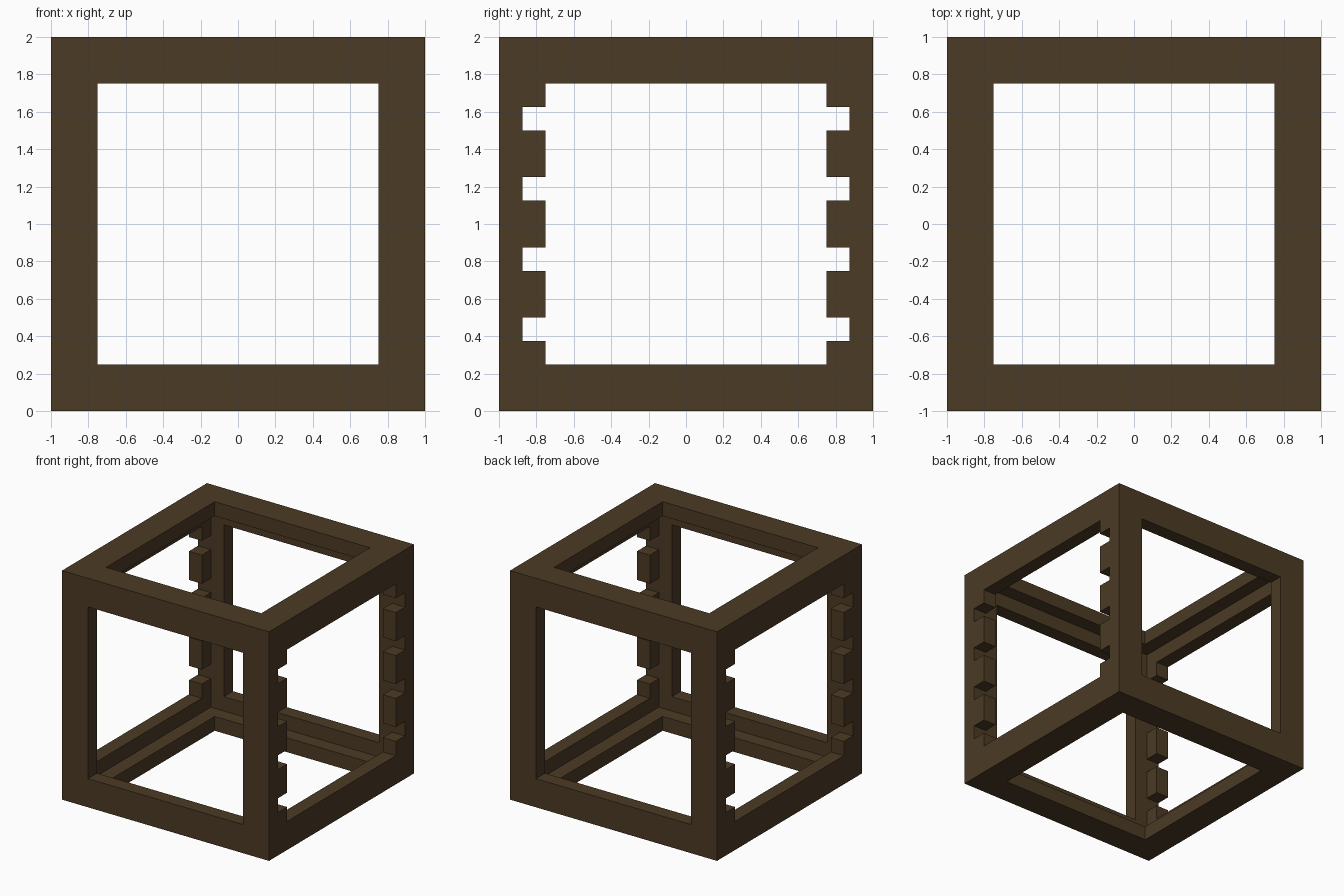
import bpy
import bmesh

WALL = 0.125      # plate thickness
RIM = 0.25        # width of the border around each opening
OPEN = 1 - RIM    # half size of each opening
INNER = 1 - WALL  # half size of the hollow

default = bpy.data.objects.get("Cube")
if default:
    bpy.data.objects.remove(default, do_unlink=True)

wood = bpy.data.materials.new("dark_brown_wood")
wood.use_nodes = True
color = (0.072, 0.043, 0.018, 1)
wood.diffuse_color = color
bsdf = next(n for n in wood.node_tree.nodes if n.type == 'BSDF_PRINCIPLED')
bsdf.inputs["Base Color"].default_value = color
bsdf.inputs["Roughness"].default_value = 0.9


def add_object(name, bm, helper=True):
    bmesh.ops.recalc_face_normals(bm, faces=bm.faces)
    mesh = bpy.data.meshes.new(name)
    bm.to_mesh(mesh)
    bm.free()
    mesh.materials.append(wood)
    obj = bpy.data.objects.new(name, mesh)
    bpy.context.collection.objects.link(obj)
    obj.location.z = 1
    obj.hide_render = helper
    return obj


def box(name, half, helper=True):
    bm = bmesh.new()
    bmesh.ops.create_cube(bm, size=2)
    bmesh.ops.scale(bm, vec=half, verts=bm.verts)
    return add_object(name, bm, helper)


def notched_opening(name):
    # Side opening outline with four shelf slots on each edge, extruded along x
    edge = [(OPEN, -OPEN)]
    for i in range(4):
        low = -OPEN + WALL + i * 3 * WALL
        edge += [(OPEN, low), (INNER, low), (INNER, low + WALL), (OPEN, low + WALL)]
    edge.append((OPEN, OPEN))
    outline = edge + [(-y, z) for y, z in reversed(edge)]
    bm = bmesh.new()
    face = bm.faces.new([bm.verts.new((-1.2, y, z)) for y, z in outline])
    ext = bmesh.ops.extrude_face_region(bm, geom=[face])
    moved = [v for v in ext["geom"] if isinstance(v, bmesh.types.BMVert)]
    bmesh.ops.translate(bm, verts=moved, vec=(2.4, 0, 0))
    return add_object(name, bm)


# Cube frame: hollow it, then cut the openings through all six faces
frame = box("cube_frame", (1, 1, 1), helper=False)
cutters = [
    box("hollow_cutter", (INNER, INNER, INNER)),
    box("front_back_cutter", (OPEN, 1.2, OPEN)),
    box("top_bottom_cutter", (OPEN, OPEN, 1.2)),
    notched_opening("slotted_side_cutter"),
]
bpy.context.view_layer.update()
for cutter in cutters:
    mod = frame.modifiers.new(cutter.name, 'BOOLEAN')
    mod.operation = 'DIFFERENCE'
    mod.solver = 'EXACT'
    mod.object = cutter

# Bake the cuts and drop the helpers
graph = bpy.context.evaluated_depsgraph_get()
cut_mesh = bpy.data.meshes.new_from_object(frame.evaluated_get(graph))
frame.modifiers.clear()
frame.data = cut_mesh
cut_mesh.name = "cube_frame"
for cutter in cutters:
    bpy.data.objects.remove(cutter, do_unlink=True)
